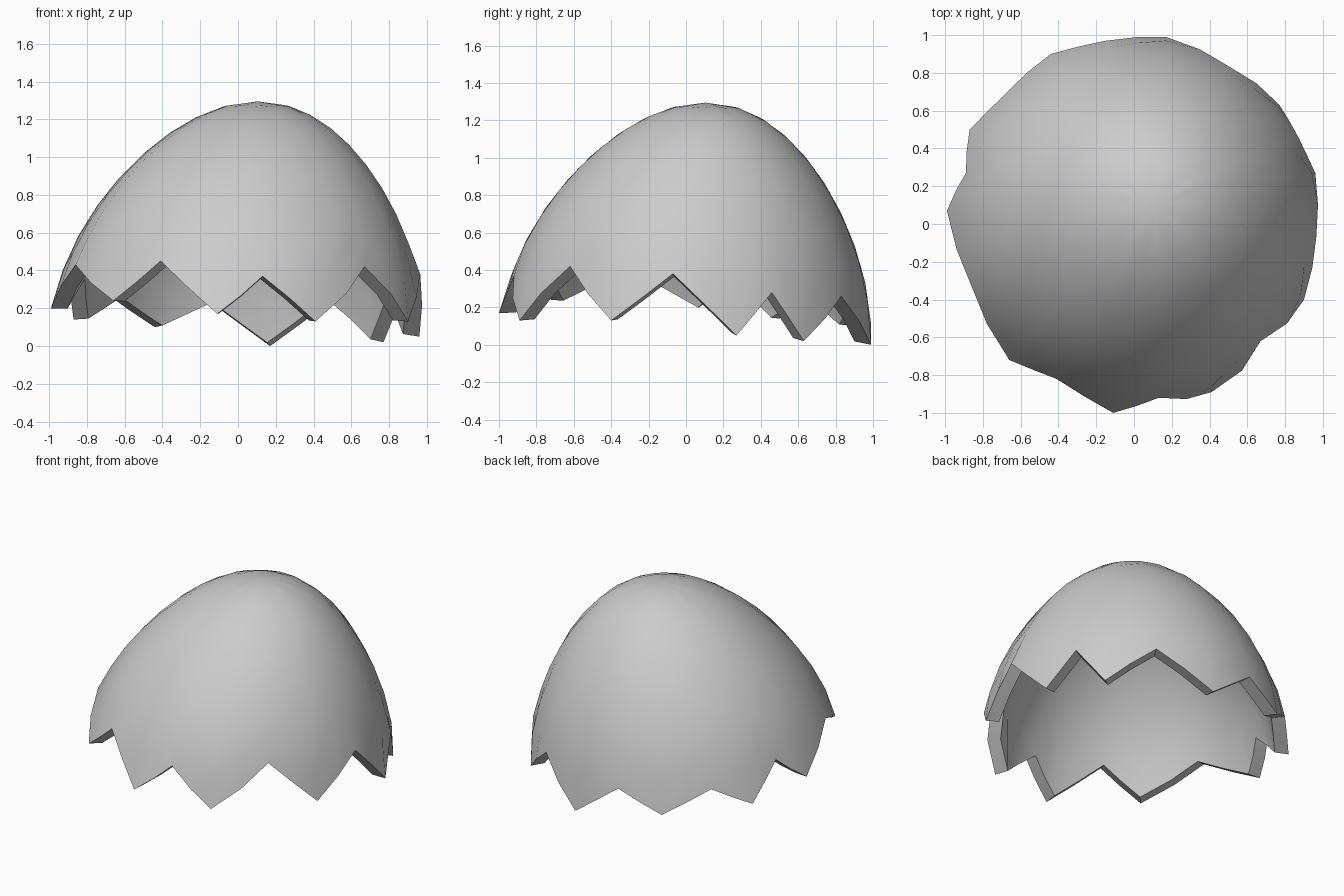
import bpy, bmesh
from math import atan2, cos, sin, sqrt, tau

if "Cube" in bpy.data.objects:
    bpy.data.objects.remove(bpy.data.objects["Cube"])

TOP = 1.295      # height of the apex
INNER = 0.91     # inner skin is the outer skin scaled about CORE_Z
CORE_Z = 0.2
SUB = 2          # columns per tooth flank
RINGS = 9

# Jagged rim, counter-clockwise: tip, valley, tip, valley ... (x, y, z)
RIM = [(-.11, -1.0, .17), (.13, -.92, .37), (.41, -.89, .13), (.67, -.62, .42),
       (.90, -.40, .13), (.965, -.07, .38), (.96, .27, .05), (.87, .46, .28),
       (.77, .63, .02), (.51, .83, .26), (.17, .99, .00), (-.15, .97, .235),
       (-.44, .90, .10), (-.68, .69, .265), (-.87, .50, .14), (-.89, .27, .37),
       (-.99, .07, .20), (-.86, -.33, .43), (-.66, -.72, .24), (-.41, -.82, .45)]


def egg_point(angle, z, scale=1.0):
    """Point on the leaning egg at a given azimuth and height."""
    t = max(TOP - z, 0)
    r = scale * sqrt(max(1.178 * t + .0155 * t * t - .254 * t ** 3, 0))
    lean = .105 * (z / TOP) ** 2
    return (lean + r * cos(angle), lean + r * sin(angle), z)


# Columns: azimuth, rim height, slight flattening between the corners
columns = []
for (x0, y0, z0), (x1, y1, z1) in zip(RIM, RIM[1:] + RIM[:1]):
    a0 = atan2(y0, x0)
    step = (atan2(y1, x1) - a0) % tau
    for i in range(SUB):
        f = i / SUB
        columns.append((a0 + step * f, z0 + (z1 - z0) * f, .991 if i else 1.0))
n = len(columns)
bm = bmesh.new()


def skin(size):
    """Rings from the jagged rim up to the apex; returns the rim."""
    def vert(p):
        return bm.verts.new((p[0] * size, p[1] * size, CORE_Z + (p[2] - CORE_Z) * size))
    rings = []
    for k in range(RINGS):
        f = (1 - k / RINGS) ** 1.7
        rings.append([vert(egg_point(a, TOP - (TOP - z) * f, s)) for a, z, s in columns])
    # True corner positions along the rim
    for c, (x, y, z) in enumerate(RIM):
        rings[0][c * SUB].co = (x * size, y * size, CORE_Z + (z - CORE_Z) * size)
    apex = vert(egg_point(0, TOP))
    for i in range(n):
        j = (i + 1) % n
        for lo, hi in zip(rings, rings[1:]):
            bm.faces.new((lo[i], lo[j], hi[j], hi[i]))
        bm.faces.new((rings[-1][i], rings[-1][j], apex))
    return rings[0]


# Outer and inner skins, joined by the broken edge
outer, inner = skin(1.0), skin(INNER)
for i in range(n):
    j = (i + 1) % n
    bm.faces.new((outer[j], outer[i], inner[i], inner[j]))
bmesh.ops.recalc_face_normals(bm, faces=bm.faces)

mesh = bpy.data.meshes.new("eggshell_top")
bm.to_mesh(mesh)
bm.free()
shell = bpy.data.objects.new("eggshell_top", mesh)
bpy.context.collection.objects.link(shell)
bpy.context.view_layer.objects.active = shell
shell.select_set(True)
bpy.ops.object.shade_smooth_by_angle()
